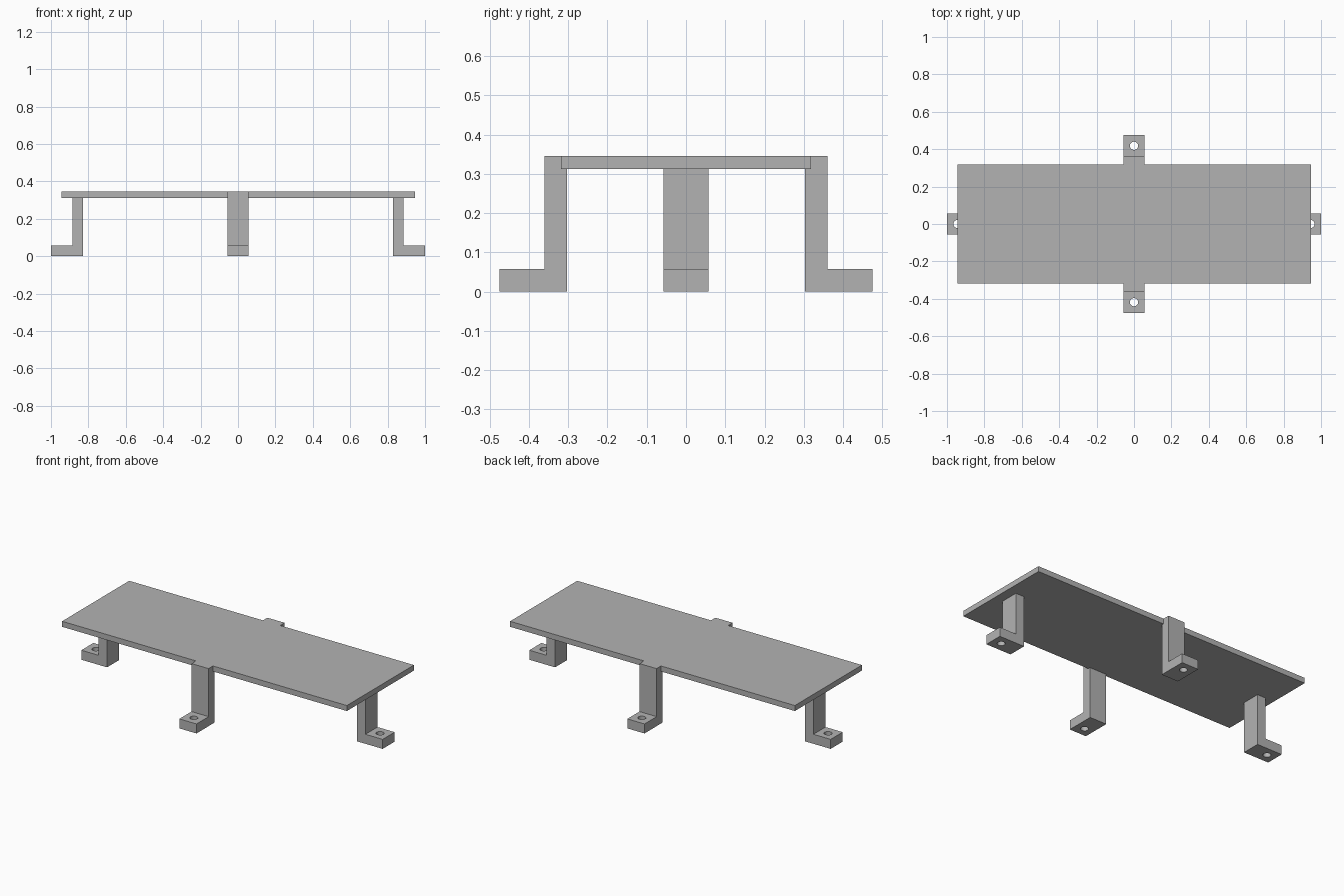
import bpy, bmesh
from math import pi
from mathutils import Matrix, Vector

cube = bpy.data.objects.get("Cube")
if cube:
    bpy.data.objects.remove(cube, do_unlink=True)

grey = bpy.data.materials.new("plain grey")
grey.use_nodes = True
colour = (0.45, 0.45, 0.45, 1)
grey.diffuse_color = colour
grey.node_tree.nodes["Principled BSDF"].inputs["Base Color"].default_value = colour

PLATE_X, PLATE_Y = 0.945, 0.318
PLATE_BOTTOM, TOP = 0.312, 0.345
THICK, HALF_WIDTH = 0.057, 0.057
HOLE_RADIUS = 0.022


def add_object(name, bm):
    bmesh.ops.recalc_face_normals(bm, faces=bm.faces)
    mesh = bpy.data.meshes.new(name)
    bm.to_mesh(mesh)
    bm.free()
    mesh.materials.append(grey)
    obj = bpy.data.objects.new(name, mesh)
    bpy.context.collection.objects.link(obj)
    return obj


def bracket(name, profile, hole_at, angle):
    """Extrude a side profile (distance out, height), drill the foot, turn it into place."""
    turn = Matrix.Rotation(angle, 4, "Z")
    bm = bmesh.new()
    face = bm.faces.new([bm.verts.new((d, -HALF_WIDTH, z)) for d, z in profile])
    grown = bmesh.ops.extrude_face_region(bm, geom=[face])["geom"]
    bmesh.ops.translate(bm, vec=Vector((0, 2 * HALF_WIDTH, 0)),
                        verts=[v for v in grown if isinstance(v, bmesh.types.BMVert)])
    bm.transform(turn)
    leg = add_object(name, bm)

    # Screw hole
    bm = bmesh.new()
    bmesh.ops.create_cone(bm, cap_ends=True, segments=32, radius1=HOLE_RADIUS,
                          radius2=HOLE_RADIUS, depth=4 * THICK,
                          matrix=turn @ Matrix.Translation((hole_at, 0, THICK / 2)))
    cutter = add_object(name + "_hole_cutter", bm)
    cutter.hide_render = True
    drill = leg.modifiers.new("screw hole", "BOOLEAN")
    drill.operation, drill.solver, drill.object = "DIFFERENCE", "EXACT", cutter
    bpy.context.view_layer.objects.active = leg
    bpy.ops.object.modifier_apply(modifier=drill.name)
    bpy.data.objects.remove(cutter, do_unlink=True)

    # Round hole walls, crisp edges elsewhere
    bpy.ops.object.select_all(action="DESELECT")
    leg.select_set(True)
    bpy.ops.object.shade_smooth_by_angle()


# Table plate
bm = bmesh.new()
bmesh.ops.create_cube(bm, size=1)
bmesh.ops.scale(bm, vec=(2 * PLATE_X, 2 * PLATE_Y, TOP - PLATE_BOTTOM), verts=bm.verts)
bmesh.ops.translate(bm, vec=(0, 0, (TOP + PLATE_BOTTOM) / 2), verts=bm.verts)
add_object("top_plate", bm)


def foot_profile(inner, tip):
    outer = inner + THICK
    return [(inner, 0), (tip, 0), (tip, THICK), (outer, THICK)]


# End brackets stop under the plate
end = foot_profile(0.829, 1.0) + [(0.886, PLATE_BOTTOM), (0.829, PLATE_BOTTOM)]
bracket("left_bracket", end, 0.943, 0)
bracket("right_bracket", end, 0.943, pi)

# Front and back brackets wrap round the plate edge, flush with its top
side = foot_profile(0.303, 0.475) + [(0.36, TOP), (PLATE_Y, TOP),
                                     (PLATE_Y, PLATE_BOTTOM), (0.303, PLATE_BOTTOM)]
bracket("back_bracket", side, 0.418, pi / 2)
bracket("front_bracket", side, 0.418, -pi / 2)
